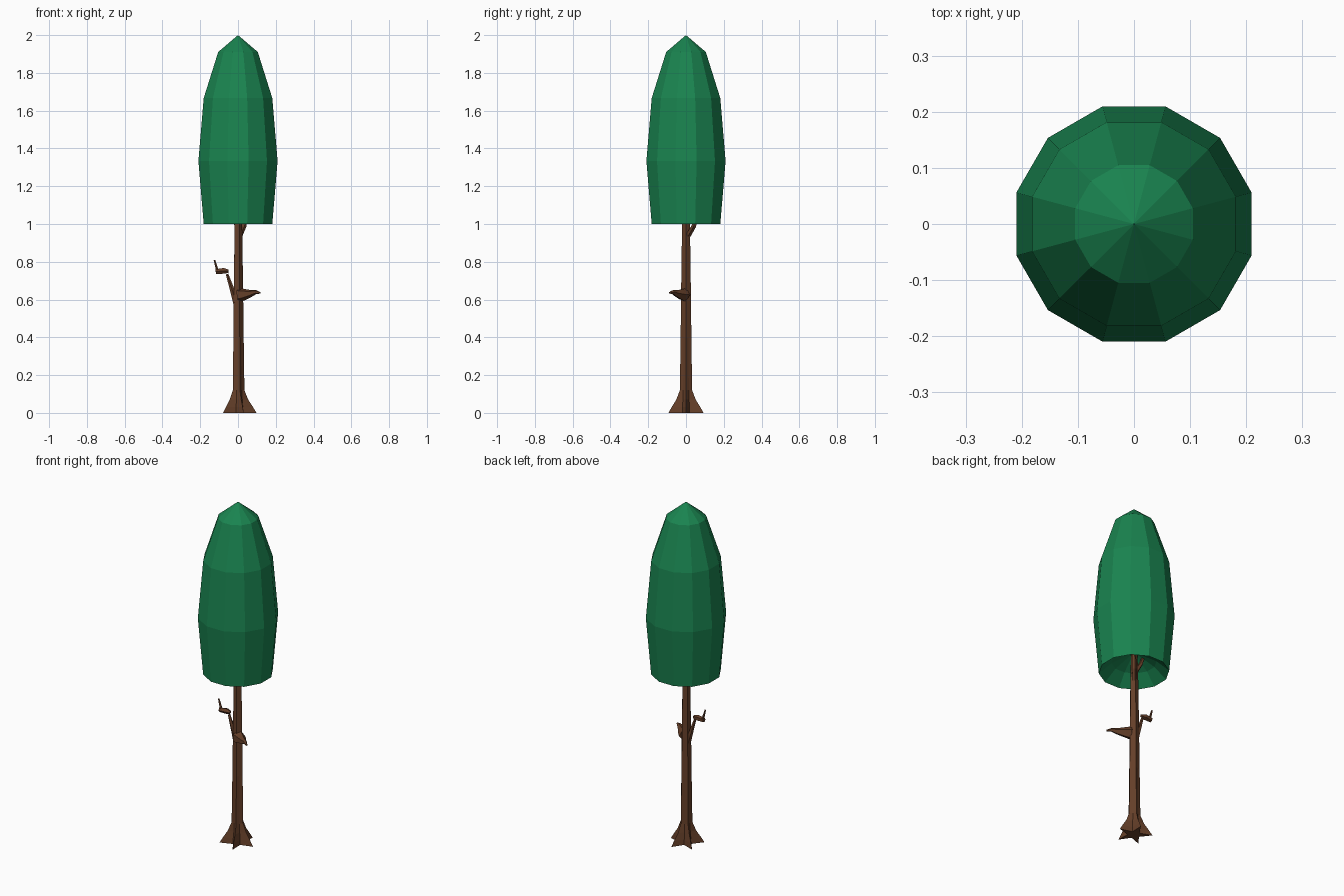
import bpy, bmesh
from math import sin, cos, pi, radians
from mathutils import Vector

if "Cube" in bpy.data.objects:
    bpy.data.objects.remove(bpy.data.objects["Cube"])


def material(name, rgb):
    m = bpy.data.materials.new(name)
    m.diffuse_color = (*rgb, 1)
    m.use_nodes = True
    m.node_tree.nodes["Principled BSDF"].inputs["Base Color"].default_value = m.diffuse_color
    return m


GREEN = material("leaf_green", (0.01, 0.23, 0.08))
BROWN = material("bark_brown", (0.13, 0.05, 0.022))


def loft(name, rings, mat):
    """Skin a list of point rings; a ring with one point is a tip."""
    bm = bmesh.new()
    vs = [[bm.verts.new(p) for p in r] for r in rings]
    for a, b in zip(vs, vs[1:]):
        n = max(len(a), len(b))
        for i in range(n):
            j = (i + 1) % n
            if len(a) == 1:
                bm.faces.new((a[0], b[j], b[i]))
            elif len(b) == 1:
                bm.faces.new((a[i], a[j], b[0]))
            else:
                bm.faces.new((a[i], a[j], b[j], b[i]))
    for end in (vs[0], vs[-1]):
        if len(end) > 2:
            bm.faces.new(end)
    bmesh.ops.recalc_face_normals(bm, faces=bm.faces)
    me = bpy.data.meshes.new(name)
    bm.to_mesh(me)
    bm.free()
    me.materials.append(mat)
    ob = bpy.data.objects.new(name, me)
    bpy.context.collection.objects.link(ob)
    return ob


def ring(n, z, radii, start=0.0):
    return [Vector((radii[i % len(radii)] * cos(start + 2 * pi * i / n),
                    radii[i % len(radii)] * sin(start + 2 * pi * i / n), z))
            for i in range(n)]


def branch(name, path, radii, n=5):
    pts = [Vector(p) for p in path]
    rings = []
    for i, (p, r) in enumerate(zip(pts, radii)):
        d = (pts[min(i + 1, len(pts) - 1)] - pts[max(i - 1, 0)]).normalized()
        q = d.to_track_quat('Z', 'Y')
        rings.append([p + q @ v for v in ring(n, 0, [r])])
    return loft(name, rings, BROWN)


# Canopy: stretched 12-sided dome with its underside folded inward
R, H, MID = 0.217, 0.667, 1.333
canopy = [[Vector((0, 0, 1.12))], ring(12, 1.06, [0.12], radians(15))]
for lat in (-30, 0, 30, 60):
    canopy.append(ring(12, MID + H * sin(radians(lat)),
                       [R * cos(radians(lat))], radians(15)))
canopy.append([Vector((0, 0, 2))])
loft("canopy", canopy, GREEN)

# Trunk: ridged, flaring into five pointed roots
profile = [(0, 0.098, 0.034), (0.03, 0.08, 0.032), (0.07, 0.054, 0.028),
           (0.12, 0.034, 0.025), (0.4, 0.030, 0.024), (0.65, 0.027, 0.022),
           (1.0, 0.022, 0.018), (1.3, 0.012, 0.010)]
loft("trunk", [ring(10, z, (a, b)) for z, a, b in profile], BROWN)

# Crooked left branch with a twig
branch("left_branch", [(-0.01, 0, 0.58), (-0.03, 0, 0.65), (-0.058, 0, 0.735)],
       [0.016, 0.013, 0.007])
branch("left_branch_knob", [(-0.05, 0, 0.75), (-0.075, 0, 0.752), (-0.118, 0, 0.748)],
       [0.009, 0.016, 0.013])
branch("left_branch_twig", [(-0.108, 0, 0.75), (-0.125, 0, 0.81)], [0.008, 0.004])

# Short tapering right branch
branch("right_branch", [(0.01, -0.01, 0.625), (0.035, -0.026, 0.627),
                        (0.07, -0.053, 0.633), (0.095, -0.07, 0.64),
                        (0.118, -0.088, 0.635)],
       [0.038, 0.03, 0.018, 0.011, 0.004])

# Upper branches running up inside the canopy
branch("upper_branch_back", [(0.01, 0.012, 0.94), (0.032, 0.042, 0.99),
                             (0.05, 0.06, 1.1)], [0.014, 0.013, 0.008])
branch("upper_branch_left", [(-0.008, 0.0, 1.0), (-0.04, 0.01, 1.06),
                             (-0.07, 0.015, 1.15)], [0.013, 0.011, 0.006])
